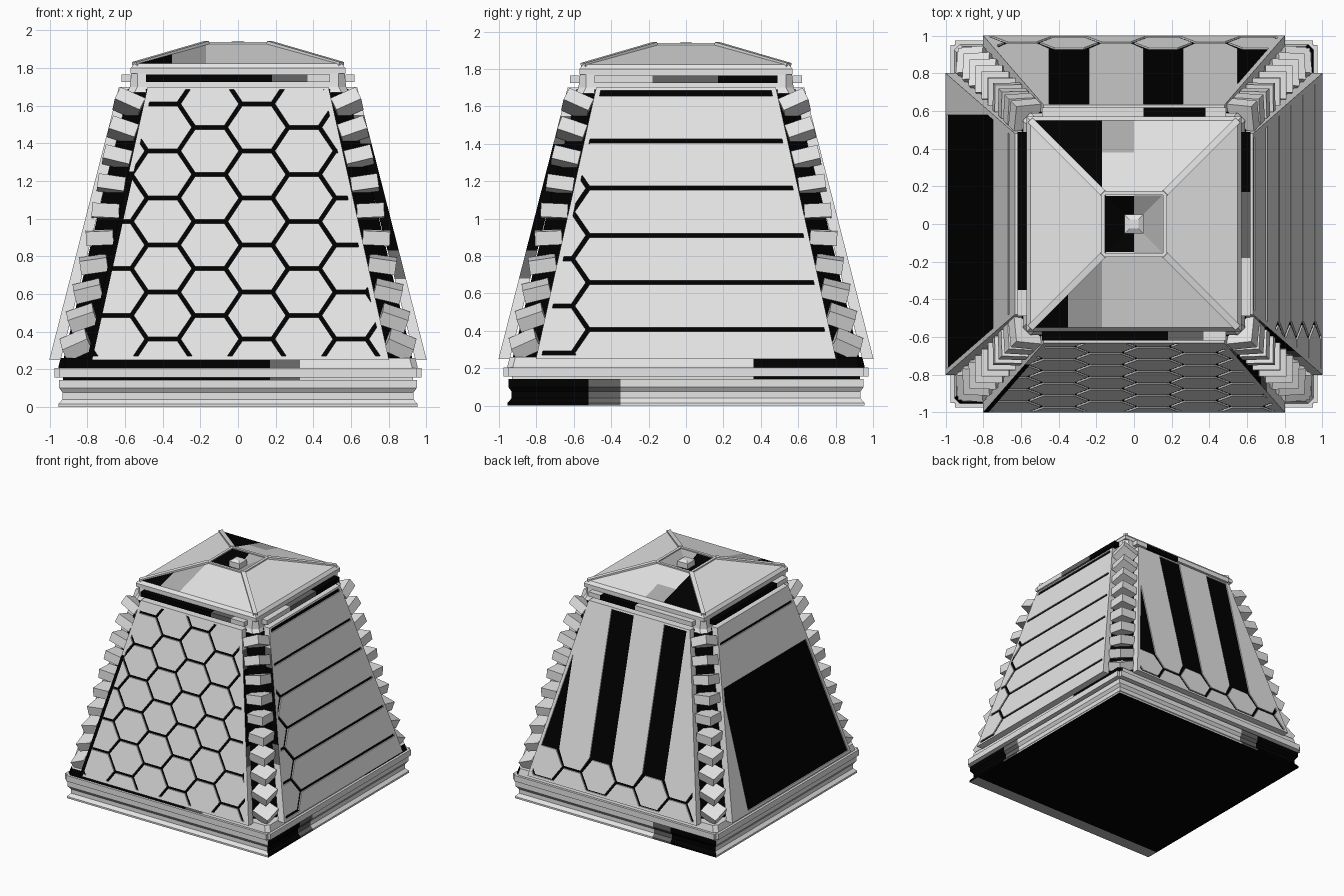
import bpy, bmesh, math
from mathutils import Matrix, Vector

if "Cube" in bpy.data.objects:
    bpy.data.objects.remove(bpy.data.objects["Cube"])

def material(name, v):
    m = bpy.data.materials.new(name)
    m.diffuse_color = (v, v, v, 1)
    m.use_nodes = True
    m.node_tree.nodes["Principled BSDF"].inputs["Base Color"].default_value = m.diffuse_color
    return m

MATS = [material("light_grey", 0.79), material("black", 0.0),
        material("dark_grey", 0.13), material("soft_grey", 0.42)]
LIGHT, BLACK, GREY, SOFT = 0, 1, 2, 3

def finish(bm, name):
    bmesh.ops.recalc_face_normals(bm, faces=bm.faces)
    me = bpy.data.meshes.new(name)
    bm.to_mesh(me)
    bm.free()
    for m in MATS:
        me.materials.append(m)
    ob = bpy.data.objects.new(name, me)
    bpy.context.collection.objects.link(ob)
    return ob

# Stack of (chamfered) square rings: (half width, z, chamfer)
def loft(name, rings, rule, cuts=()):
    bm = bmesh.new()
    rows = []
    for h, z, c in rings:
        if c:
            pts = [(h, c - h), (h, h - c), (h - c, h), (c - h, h),
                   (-h, h - c), (-h, c - h), (c - h, -h), (h - c, -h)]
        else:
            pts = [(h, -h), (h, h), (-h, h), (-h, -h)]
        rows.append([bm.verts.new((x, y, z)) for x, y in pts])
    for a, b in zip(rows, rows[1:]):
        for i in range(len(a)):
            j = (i + 1) % len(a)
            bm.faces.new((a[i], a[j], b[j], b[i]))
    bm.faces.new(rows[0])
    bm.faces.new(rows[-1])
    bmesh.ops.recalc_face_normals(bm, faces=bm.faces)
    for axis, v in cuts:
        no = Vector((axis == 'x', axis == 'y', 0))
        bmesh.ops.bisect_plane(bm, geom=bm.verts[:] + bm.edges[:] + bm.faces[:],
                               plane_co=no * v, plane_no=no)
    for f in bm.faces:
        f.material_index = rule(f.calc_center_median(), f.normal)
    return finish(bm, name)

def add_box(bm, mat, size, index=0):
    vs = bmesh.ops.create_cube(bm, size=1, matrix=mat @ Matrix.Diagonal((*size, 1)))["verts"]
    for f in {f for v in vs for f in v.link_faces}:
        f.material_index = index

SIDES = ["front", "right", "back", "left"]

def place(side, u, o, z):
    return {"front": (u, -o, z), "right": (o, u, z), "back": (u, o, z), "left": (-o, u, z)}[side]

def out(z):
    return 1.0 - 0.255 * (z - 0.26)

# Prism standing on the sloped wall, from polygon (u, z)
def prism(bm, side, poly, d0, d1, cap=LIGHT, wall=LIGHT):
    a = [bm.verts.new(place(side, u, out(z) - d0, z)) for u, z in poly]
    b = [bm.verts.new(place(side, u, out(z) - d1, z)) for u, z in poly]
    bm.faces.new(a).material_index = cap
    bm.faces.new(b[::-1]).material_index = cap
    for i in range(len(a)):
        j = (i + 1) % len(a)
        bm.faces.new((a[i], b[i], b[j], a[j])).material_index = wall

def inset_clip(poly, by, gap):
    # Clip poly to the convex, counter-clockwise polygon "by" shrunk by gap
    for i in range(len(by)):
        p, q = Vector(by[i]), Vector(by[(i + 1) % len(by)])
        n = Vector((p.y - q.y, q.x - p.x)).normalized()
        dist = [(Vector(v) - p).dot(n) - gap for v in poly]
        res = []
        for k in range(len(poly)):
            m = (k + 1) % len(poly)
            if dist[k] >= 0:
                res.append(poly[k])
            if (dist[k] >= 0) != (dist[m] >= 0):
                t = dist[k] / (dist[k] - dist[m])
                res.append(tuple(Vector(poly[k]).lerp(Vector(poly[m]), t)))
        poly = res
        if len(poly) < 3:
            return None
    return poly

def half(z):
    return 0.77 - 0.222 * (z - 0.27)

Z0, Z1 = 0.27, 1.685
FIELD = [(-half(Z0), Z0), (half(Z0), Z0), (half(Z1), Z1), (-half(Z1), Z1)]

def hexagon(u, z):
    return [(u - .083, z - .125), (u + .083, z - .125), (u + .167, z),
            (u + .083, z + .125), (u - .083, z + .125), (u - .167, z)]

def rect(u0, z0, u1, z1):
    return [(u0, z0), (u1, z0), (u1, z1), (u0, z1)]

# Tile layout of each wall
tiles = {s: [] for s in SIDES}
for k in range(-4, 4):
    for r in range(8):
        tiles["front"].append(hexagon(.1 + .25 * k, (-.015 if k % 2 == 0 else .11) + .25 * r))
for r in range(6):
    z = .155 + .252 * r
    if r < 5:
        tiles["right"].append(hexagon(-.69, z))
    tiles["right"].append([(-.607, z + .126), (-.52, z), (1, z), (1, z + .252), (-.52, z + .252)])
for k in range(-4, 4):
    u = .155 + .25 * k
    if k % 2 == 0:
        tiles["back"] += [hexagon(u, .395), hexagon(u, .145)]
    else:
        tiles["back"] += [hexagon(u, .27), [(u - .083, .395), (u + .083, .395), (u + .155, .52),
                                            (u + .155, 2), (u - .155, 2), (u - .155, .52)]]
tiles["left"] = [rect(.57, 0, 1, 1.25), rect(-1, 1.232, 1, 1.57), rect(-1, 1.57, 1, 2)]

BANDS = [(.25, .68, LIGHT), (.68, .83, GREY), (.83, 1.25, BLACK), (1.25, 1.4, BLACK),
         (1.4, 1.55, GREY), (1.55, 1.7, LIGHT)]
DEPTH = .009
for s in SIDES:
    # black backing
    bm = bmesh.new()
    prism(bm, s, FIELD, DEPTH, .06, BLACK, BLACK)
    finish(bm, s + "_wall_backing")
    # tiles
    bm = bmesh.new()
    for t in tiles[s]:
        p = inset_clip(FIELD, t, .0105)
        if p:
            prism(bm, s, p, 0, DEPTH + .002)
    finish(bm, s + "_wall_tiles")
    # thin frame around the tiles
    bm = bmesh.new()
    for a, b in ((.25, Z0), (Z1, 1.7)):
        prism(bm, s, [(-half(a), a), (half(a), a), (half(b), b), (-half(b), b)], 0, .06)
    for sg in (-1, 1):
        for a, b, m in BANDS:
            if (s, sg) not in (("front", 1), ("right", -1)):
                m = LIGHT
            cap = BLACK if (s, sg) == ("front", -1) and b < 1.3 else LIGHT
            prism(bm, s, [(sg * half(a), a), (sg * (half(a) + .028), a),
                          (sg * (half(b) + .028), b), (sg * half(b), b)], 0, .06, cap, m)
    finish(bm, s + "_wall_frame")

# Dark core, base moulding, sill and collar
loft("core", [(.94, .2, .2), (.585, 1.69, .1)], lambda c, n: BLACK)

def base_rule(c, n):
    if n.z < -.9:
        return SOFT if c.y < -.85 else BLACK
    t = c.y if n.x > .6 else c.x if n.y > .6 else 1
    return BLACK if t < -.52 else GREY if t < -.35 else LIGHT
loft("base_moulding", [(.955, 0, 0), (.955, .015, 0), (.932, .04, 0), (.932, .075, 0),
                       (.95, .1, 0), (.95, .142, 0)], base_rule,
     [(a, v) for a in 'xy' for v in (-.52, -.35)] + [('y', -.85)])

def sill_rule(c, n):
    if n.y < -.6:
        return BLACK if c.x < .17 else GREY if c.x < .33 else LIGHT
    return BLACK if n.x > .6 and c.y > .36 else LIGHT
SILL_CUTS = [('x', .17), ('x', .33), ('y', .36)]
loft("base_groove", [(.93, .13, 0), (.93, .165, 0)], sill_rule, SILL_CUTS)
loft("sill", [(.955, .16, .03), (.955, .21, .03), (.942, .26, .03)], sill_rule, SILL_CUTS)
loft("collar", [(.59, 1.67, .04), (.575, 1.7, .04), (.565, 1.79, .03)], lambda c, n: LIGHT)

# Horizontal rails at the foot and under the roof
TOP = {"front": [(-.49, .18, BLACK), (.18, .37, GREY), (.37, .49, LIGHT)],
       "right": [(-.49, -.18, LIGHT), (-.18, .17, GREY), (.17, .49, BLACK)],
       "back": [(-.49, .05, LIGHT), (.05, .38, BLACK), (.38, .49, LIGHT)],
       "left": [(-.49, -.35, LIGHT), (-.35, .49, BLACK)]}
for name, z, h, o, spans in (("foot_rail", .18, .05, .95, None), ("upper_rail", 1.745, .04, .595, TOP)):
    bm = bmesh.new()
    for s in SIDES:
        for a, b, m in (spans[s] if spans else [(-.95, .95, LIGHT)]):
            size = (b - a, .05, h) if s in ("front", "back") else (.05, b - a, h)
            add_box(bm, Matrix.Translation(place(s, (a + b) / 2, o, z)), size, m)
    finish(bm, name)

# Fanned blocks climbing the four corners, edge outwards
bm = bmesh.new()
N = 10
for q in range(4):
    for i in range(N):
        t = i / (N - 1)
        z = .33 + 1.28 * t
        r = (.86 - .28 * t) * math.sqrt(2)
        add_box(bm, Matrix.Rotation(math.pi / 4 + q * math.pi / 2, 4, 'Z')
                @ Matrix.Translation((r, 0, z))
                @ Matrix.Rotation(-math.radians(-35 + 70 * t), 4, 'Y')
                @ Matrix.Rotation(math.pi / 4, 4, 'Z'), (.145, .145, .075))
finish(bm, "corner_blocks")

# Roof with sunken centre
def roof_rule(c, n):
    if max(abs(c.x), abs(c.y)) < .16:
        return BLACK if c.x < 0 else SOFT
    if c.z > 1.82 and abs(n.y) > abs(n.x):
        if c.y < 0:
            return LIGHT if c.x > -.17 else BLACK if c.x < -.35 else SOFT
        return BLACK if c.x < -.17 else SOFT if c.x < 0 and c.y > .38 else LIGHT
    return LIGHT
loft("roof", [(.57, 1.77, 0), (.57, 1.8, 0), (.55, 1.825, 0), (.17, 1.93, 0), (.15, 1.93, 0), (.04, 1.88, 0)],
     roof_rule, [('x', -.35), ('x', -.17), ('x', 0), ('y', .38)])

# Roof ridges, rim and centre stud
bm = bmesh.new()
for q in range(4):
    rot = Matrix.Rotation(q * math.pi / 2, 4, 'Z')
    a, b = Vector((.55, .55, 1.82)), Vector((.165, .165, 1.932))
    d = b - a
    add_box(bm, rot @ Matrix.Translation((a + b) / 2) @ d.to_track_quat('X', 'Z').to_matrix().to_4x4(),
            (d.length, .035, .025))
    add_box(bm, rot @ Matrix.Translation((.165, 0, 1.927)), (.022, .35, .024))
finish(bm, "roof_ridges")
loft("roof_stud", [(.05, 1.87, 0), (.05, 1.93, 0), (.025, 1.945, 0)], lambda c, n: LIGHT)
